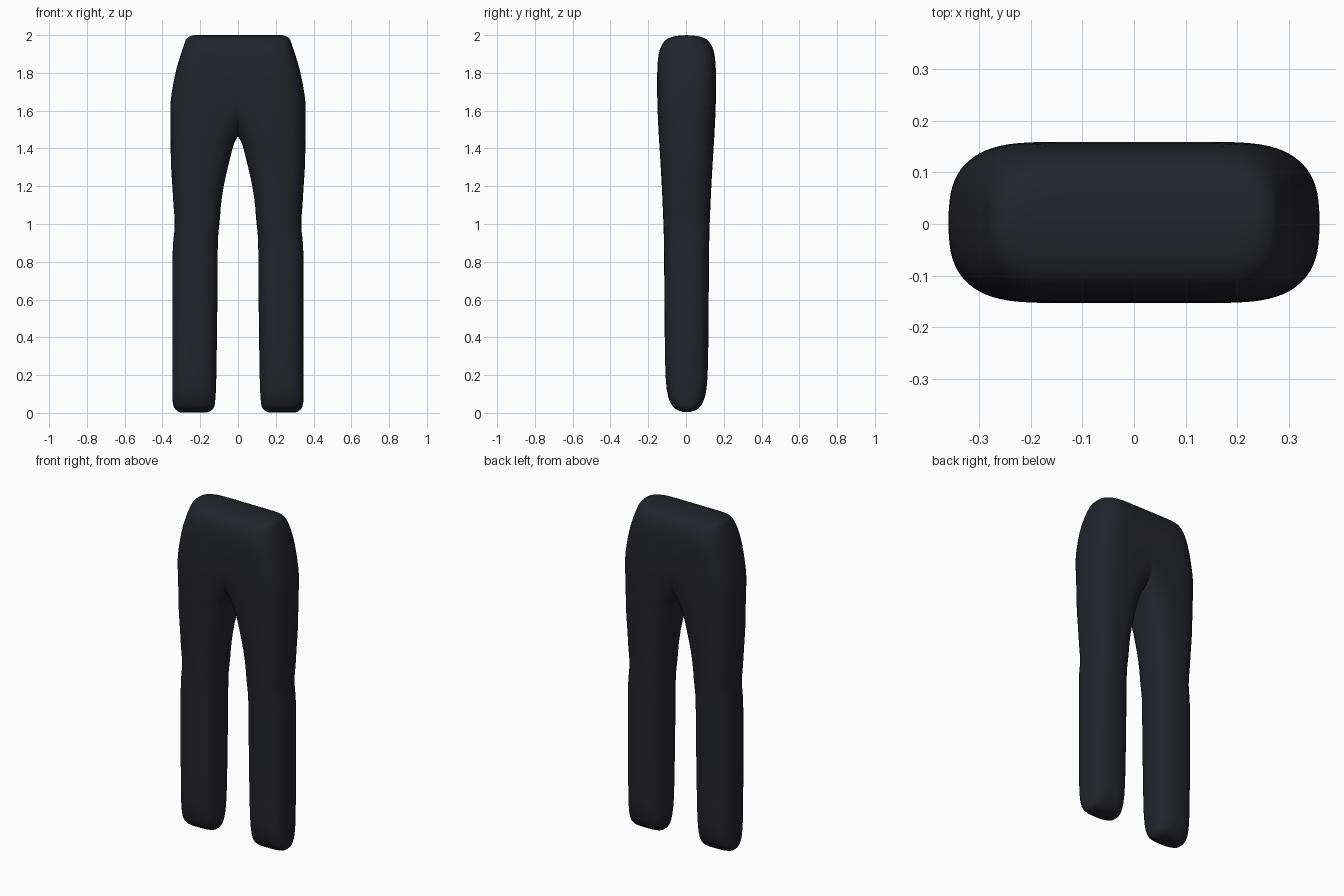
import bpy, bmesh
from math import sin, cos, pi

cube = bpy.data.objects.get("Cube")
if cube:
    bpy.data.objects.remove(cube, do_unlink=True)

# Dark cloth colour
cloth = bpy.data.materials.new("dark_navy_cloth")
cloth.use_nodes = True
colour = (0.0165, 0.0165, 0.026, 1)
cloth.diffuse_color = colour
shader = cloth.node_tree.nodes["Principled BSDF"]
shader.inputs["Base Color"].default_value = colour
shader.inputs["Roughness"].default_value = 0.8

# Sections of one side: height, outer x, inner x, half depth.
# A negative inner x runs past the centre line, which joins the two legs.
SECTIONS = [
    (0, .3, .17, 0), (.01, .325, .14, .045), (.03, .345, .123, .075),
    (.08, .348, .118, .1), (.17, .348, .114, .113), (.4, .348, .111, .116),
    (.7, .348, .107, .118), (.91, .347, .107, .12), (.95, .336, .104, .121),
    (1.04, .335, .093, .124), (1.08, .342, .093, .126), (1.2, .347, .077, .131),
    (1.3, .356, .053, .137), (1.4, .357, .029, .143), (1.44, .357, .016, .146),
    (1.46, .358, 0, .147), (1.5, .358, -.03, .149), (1.56, .359, -.12, .152),
    (1.64, .36, -.6, .155), (1.72, .348, -2, .156), (1.82, .328, -2, .156),
    (1.9, .303, -2, .15), (1.95, .285, -2, .133), (1.98, .277, -2, .108),
    (1.995, .26, -2, .07), (2.002, .22, -2, 0),
]
STEPS = 9
ROUND = 2.8


def half_section(outer, inner, depth):
    """Points from the middle of the outer side round to the inner edge."""
    edge = max(inner, 0)
    mid = (edge + outer) / 2
    points = []
    for i in range(STEPS + 1):
        a = i / STEPS * pi / 2
        points.append((mid + (outer - mid) * max(cos(a), 0) ** (2 / ROUND),
                       depth * sin(a) ** (2 / ROUND)))
    reach = (mid - edge) / (mid - inner)
    for i in range(1, STEPS + 1):
        t = sin(i / STEPS * pi / 2)
        y = depth * max(1 - (t * reach) ** ROUND, 0) ** (1 / ROUND)
        points.append((mid - t * (mid - edge), y))
    return points


# Loft one leg with its half of the hips
bm = bmesh.new()
rows = []
for z, outer, inner, depth in SECTIONS:
    half = half_section(outer, inner, depth)
    ring = [(x, -y) for x, y in reversed(half)] + half[1:]
    rows.append([bm.verts.new((x, y + .003, z)) for x, y in ring])
for low, high in zip(rows, rows[1:]):
    for i in range(len(low) - 1):
        bm.faces.new((low[i], low[i + 1], high[i + 1], high[i]))
bmesh.ops.remove_doubles(bm, verts=bm.verts, dist=0.0002)
bmesh.ops.recalc_face_normals(bm, faces=bm.faces)
for face in bm.faces:
    face.smooth = True

mesh = bpy.data.meshes.new("trousers")
bm.to_mesh(mesh)
bm.free()
mesh.materials.append(cloth)
trousers = bpy.data.objects.new("trousers", mesh)
bpy.context.collection.objects.link(trousers)

# Mirror to the other leg, weld the centre seam and soften
mirror = trousers.modifiers.new("other_leg", 'MIRROR')
mirror.use_clip = True
mirror.merge_threshold = 0.0005
soften = trousers.modifiers.new("soften", 'SUBSURF')
soften.levels = 1
soften.render_levels = 1
